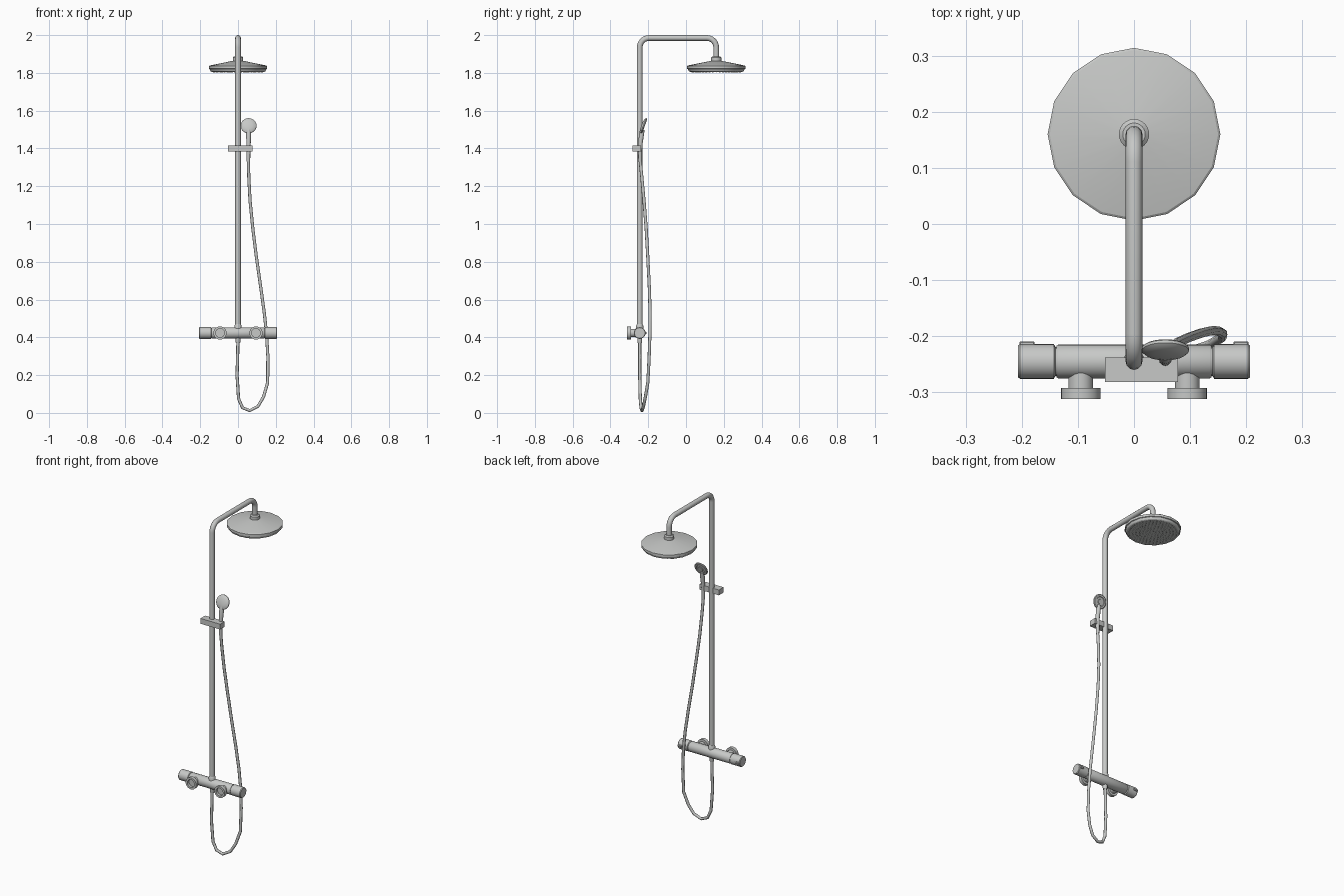
import bpy, bmesh, math
from mathutils import Vector, Matrix

if "Cube" in bpy.data.objects:
    bpy.data.objects.remove(bpy.data.objects["Cube"])

chrome = bpy.data.materials.new("brushed_chrome")
chrome.diffuse_color = (0.57, 0.58, 0.57, 1)
chrome.use_nodes = True
chrome.node_tree.nodes["Principled BSDF"].inputs["Base Color"].default_value = chrome.diffuse_color


def finish(obj, angle=35):
    obj.data.materials.clear()
    obj.data.materials.append(chrome)
    bpy.ops.object.select_all(action='DESELECT')
    obj.select_set(True)
    bpy.context.view_layer.objects.active = obj
    bpy.ops.object.shade_smooth_by_angle(angle=math.radians(angle))
    return obj


def mesh_object(name, bm, angle=35):
    bmesh.ops.recalc_face_normals(bm, faces=bm.faces)
    me = bpy.data.meshes.new(name)
    bm.to_mesh(me)
    bm.free()
    obj = bpy.data.objects.new(name, me)
    bpy.context.collection.objects.link(obj)
    return finish(obj, angle)


def lathe(name, profile, loc, axis=(0, 0, 1), sides=24, angle=35):
    """Revolve (radius, height) points about an axis through loc."""
    bm = bmesh.new()
    rings = []
    for r, h in profile:
        if r == 0:
            rings.append([bm.verts.new((0, 0, h))] * sides)
        else:
            rings.append([bm.verts.new((r * math.cos(2 * math.pi * i / sides),
                                        r * math.sin(2 * math.pi * i / sides), h))
                          for i in range(sides)])
    for a, b in zip(rings, rings[1:]):
        for i in range(sides):
            j = (i + 1) % sides
            bm.faces.new(list(dict.fromkeys((a[i], a[j], b[j], b[i]))))
    rot = Vector((0, 0, 1)).rotation_difference(Vector(axis)).to_matrix().to_4x4()
    bm.transform(Matrix.Translation(loc) @ rot)
    return mesh_object(name, bm, angle)


def box(name, lo, hi, bevel=0.0):
    bm = bmesh.new()
    bmesh.ops.create_cube(bm, size=1)
    lo, hi = Vector(lo), Vector(hi)
    for v in bm.verts:
        v.co = Vector(((lo[k] + hi[k]) / 2 + v.co[k] * (hi[k] - lo[k]) for k in range(3)))
    if bevel:
        bmesh.ops.bevel(bm, geom=bm.edges[:], offset=bevel, segments=1, affect='EDGES')
    return mesh_object(name, bm)


def tube(name, points, depth, radii=None, resolution=4):
    cu = bpy.data.curves.new(name, 'CURVE')
    cu.dimensions = '3D'
    cu.bevel_depth = depth
    cu.bevel_resolution = resolution
    cu.use_fill_caps = True
    sp = cu.splines.new('POLY')
    sp.points.add(len(points) - 1)
    for i, p in enumerate(points):
        sp.points[i].co = (*p, 1)
        sp.points[i].radius = radii[i] if radii else 1
    obj = bpy.data.objects.new(name, cu)
    bpy.context.collection.objects.link(obj)
    bpy.ops.object.select_all(action='DESELECT')
    obj.select_set(True)
    bpy.context.view_layer.objects.active = obj
    bpy.ops.object.convert(target='MESH')
    return finish(bpy.context.view_layer.objects.active, 50)


PY, HY, BZ = -0.245, 0.16, 0.423   # riser y, overhead y, mixer height

# Riser pipe with two rounded bends
R, TOP = 0.05, 1.985
path = [(0, PY, 0.44)]
for k in range(7):
    a = math.pi / 2 * k / 6
    path.append((0, PY + R - R * math.cos(a), TOP - R + R * math.sin(a)))
for k in range(7):
    a = math.pi / 2 * k / 6
    path.append((0, HY - R + R * math.sin(a), TOP - R + R * math.cos(a)))
path.append((0, HY, 1.87))
tube("riser_pipe", path, 0.015)
lathe("riser_collar", [(0, 0.44), (0.019, 0.44), (0.019, 0.462), (0.015, 0.47), (0, 0.47)], (0, PY, 0))

# Overhead rain shower
lathe("rain_head", [(0, 1.806), (0.140, 1.806), (0.145, 1.809), (0.150, 1.820), (0.154, 1.822),
                    (0.154, 1.836), (0.150, 1.839), (0.027, 1.864), (0, 1.864)],
      (0, HY, 0), sides=16, angle=25)
lathe("rain_head_collar", [(0, 1.86), (0.027, 1.86), (0.027, 1.882), (0.02, 1.888), (0, 1.888)], (0, HY, 0))

# Nozzles under the rain shower
bm = bmesh.new()
for ring in range(1, 8):
    for i in range(ring * 6):
        a = 2 * math.pi * i / (ring * 6)
        r = ring * 0.0185
        bmesh.ops.create_cone(bm, cap_ends=True, segments=6, radius1=0.0022, radius2=0.003, depth=0.006,
                              matrix=Matrix.Translation((r * math.cos(a), HY + r * math.sin(a), 1.8055)))
mesh_object("rain_nozzles", bm)

# Thermostatic mixer bar, end knobs and wall unions
lathe("mixer_bar", [(0, -0.138), (0.028, -0.138), (0.03, -0.135), (0.03, 0.135), (0.028, 0.138), (0, 0.138)],
      (0, PY, BZ), (1, 0, 0))
for s, side in ((-1, "left"), (1, "right")):
    lathe(side + "_knob", [(0, 0.136), (0.026, 0.136), (0.026, 0.140), (0.031, 0.143), (0.031, 0.203),
                           (0.028, 0.207), (0, 0.207)], (0, PY, BZ), (s, 0, 0))
    x0, x1 = sorted((s * 0.177, s * 0.204))
    box(side + "_knob_lug", (x0, PY + 0.02, BZ - 0.006), (x1, PY + 0.036, BZ + 0.006), 0.002)
    lathe(side + "_wall_union", [(0, 0.02), (0.022, 0.02), (0.022, 0.047), (0.035, 0.047), (0.035, 0.067),
                                 (0.023, 0.067), (0.023, 0.052), (0, 0.052)], (s * 0.095, PY, BZ), (0, -1, 0))

# Slider bracket
box("slider_bracket", (-0.052, -0.282, 1.384), (0.078, -0.238, 1.416))

# Hand shower: handle, head with recessed spray face
X = 0.056
tube("hand_shower_handle",
     [(X - 0.001, -0.243, 1.33), (X - 0.001, -0.243, 1.385), (X, -0.241, 1.43), (X, -0.236, 1.47), (X, -0.231, 1.50)],
     0.01, [0.95, 1.05, 1.15, 1.3, 1.2])
tilt = math.radians(20)
lathe("hand_shower_head", [(0, -0.010), (0.02, -0.009), (0.036, -0.005), (0.042, 0), (0.042, 0.005),
                           (0.038, 0.008), (0.028, 0.008), (0.026, 0.005), (0.014, 0.005), (0.013, 0.008), (0, 0.008)],
      (X, -0.226, 1.521), (0, math.cos(tilt), -math.sin(tilt)))

# Flexible hose hanging in a loop back to the mixer
tube("hose", [(0.055, -0.243, 1.34), (0.057, -0.234, 1.25), (0.064, -0.222, 1.12), (0.078, -0.211, 0.98),
              (0.098, -0.202, 0.82), (0.121, -0.194, 0.66), (0.139, -0.190, 0.53), (0.151, -0.191, 0.42),
              (0.158, -0.195, 0.30), (0.157, -0.202, 0.16), (0.135, -0.215, 0.085), (0.106, -0.225, 0.035),
              (0.062, -0.233, 0.012), (0.024, -0.238, 0.027), (0.003, -0.242, 0.075), (-0.005, -0.245, 0.20),
              (-0.002, -0.245, 0.30), (0, PY, 0.40)], 0.0085, resolution=2)
lathe("hose_nut", [(0, 0.37), (0.011, 0.37), (0.013, 0.378), (0.013, 0.40), (0, 0.40)], (0, PY, 0), sides=12)
